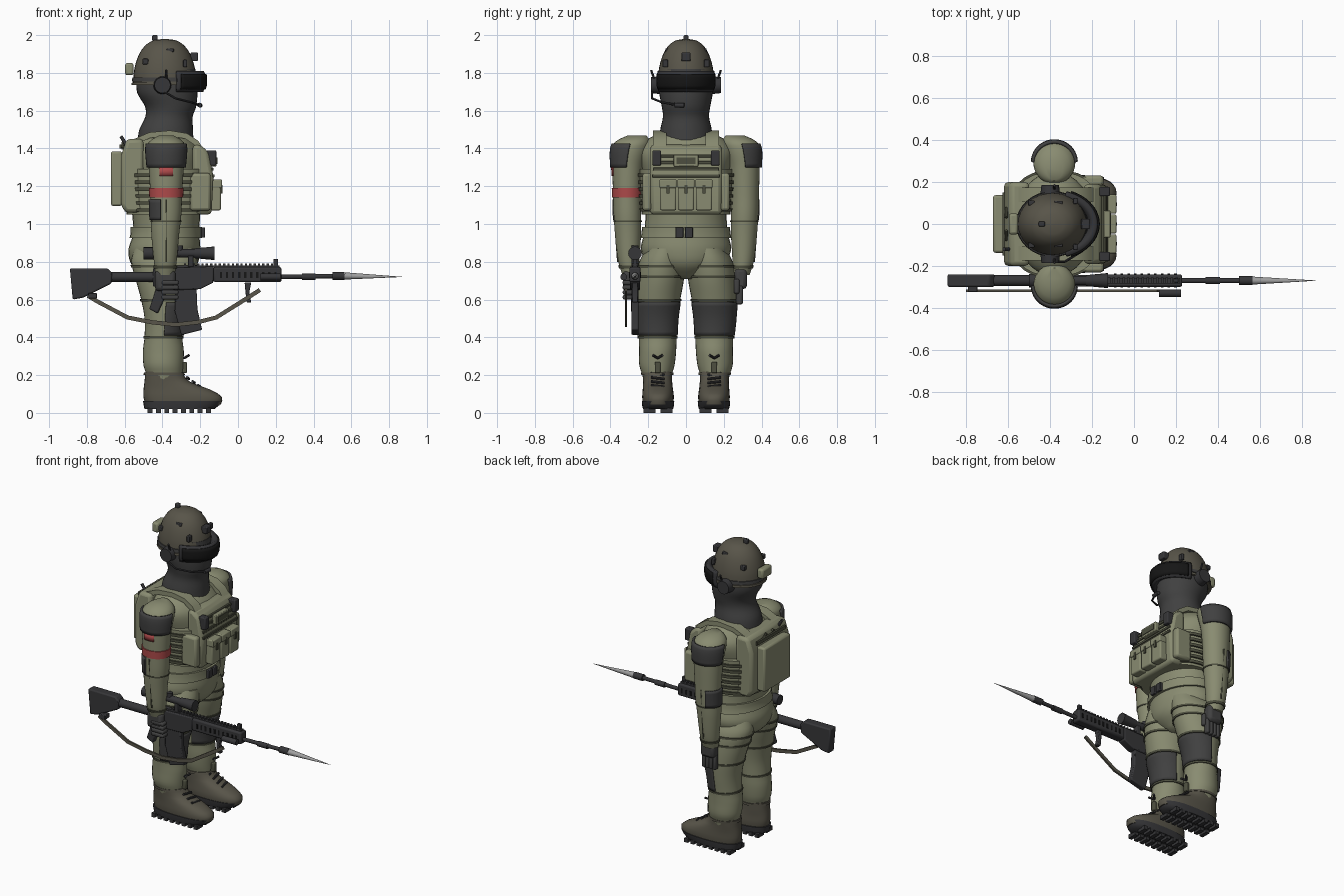
import bpy, bmesh
from math import sin, cos, pi, radians
from mathutils import Vector

cube = bpy.data.objects.get("Cube")
if cube:
    bpy.data.objects.remove(cube)


def material(name, r, g, b):
    m = bpy.data.materials.new(name)
    m.use_nodes = True
    m.diffuse_color = (r, g, b, 1)
    m.node_tree.nodes["Principled BSDF"].inputs["Base Color"].default_value = (r, g, b, 1)
    return m


OLIVE = material("olive_cloth", .25, .26, .165)
BROWN = material("brown_grey", .098, .09, .067)
DARK = material("dark_cloth", .052, .052, .052)
BLACK = material("black_lens", .008, .008, .008)
METAL = material("gun_metal", .037, .037, .04)
RED = material("red_cloth", .43, .07, .07)
STEEL = material("bright_steel", .35, .35, .35)
SEAM = material("dark_olive", .075, .078, .05)


def finish(name, bm, mat, bevel=0.0, angle=35):
    mesh = bpy.data.meshes.new(name)
    bm.to_mesh(mesh)
    bm.free()
    ob = bpy.data.objects.new(name, mesh)
    bpy.context.collection.objects.link(ob)
    mesh.materials.append(mat)
    if bevel:
        mod = ob.modifiers.new("bevel", "BEVEL")
        mod.width, mod.segments = bevel, 2
    bpy.ops.object.select_all(action='DESELECT')
    ob.select_set(True)
    bpy.context.view_layer.objects.active = ob
    bpy.ops.object.shade_smooth_by_angle(angle=radians(angle))
    return ob


def box(name, c, size, mat, bevel=0.0):
    bm = bmesh.new()
    bmesh.ops.create_cube(bm, size=1)
    for v in bm.verts:
        v.co = Vector([p + q * s for p, q, s in zip(c, v.co, size)])
    return finish(name, bm, mat, bevel)


def rod(name, a, b, r, mat, r2=None, sides=16):
    a, b = Vector(a), Vector(b)
    bm = bmesh.new()
    bmesh.ops.create_cone(bm, cap_ends=True, segments=sides, radius1=r,
                          radius2=r if r2 is None else r2, depth=(b - a).length)
    q = (b - a).to_track_quat('Z', 'Y')
    for v in bm.verts:
        v.co = q @ v.co + (a + b) / 2
    return finish(name, bm, mat)


def prism(name, pts, y, width, mat, bevel=0.0):
    """Side profile in x and z, extruded along y."""
    bm = bmesh.new()
    face = bm.faces.new([bm.verts.new((x, y - width / 2, z)) for x, z in pts])
    top = bmesh.ops.extrude_face_region(bm, geom=[face])["geom"]
    bmesh.ops.translate(bm, vec=(0, width, 0), verts=[g for g in top if isinstance(g, bmesh.types.BMVert)])
    bmesh.ops.recalc_face_normals(bm, faces=bm.faces)
    return finish(name, bm, mat, bevel)


def strap(name, pts, y, width, thick, mat):
    lower = []
    for i, p in enumerate(pts):
        a, b = pts[max(i - 1, 0)], pts[min(i + 1, len(pts) - 1)]
        d = Vector((b[0] - a[0], b[1] - a[1])).normalized()
        lower.append((p[0] + d.y * thick, p[1] - d.x * thick))
    return prism(name, pts + lower[::-1], y, width, mat)


def section(keys, z):
    """Smooth interpolation between sections (z, centre x, centre y, radius x, radius y)."""
    i = max([0] + [j for j in range(len(keys) - 1) if keys[j][0] <= z])
    k = [keys[max(0, min(len(keys) - 1, i + o))] for o in (-1, 0, 1, 2)]
    h = k[2][0] - k[1][0]
    t = (z - k[1][0]) / h
    out = []
    for c in range(1, 5):
        m0 = (k[2][c] - k[0][c]) / (k[2][0] - k[0][0]) * h
        m1 = (k[3][c] - k[1][c]) / (k[3][0] - k[1][0]) * h
        p, q = k[1][c], k[2][c]
        out.append(p + m0 * t + (3 * (q - p) - 2 * m0 - m1) * t ** 2 + (2 * (p - q) + m0 + m1) * t ** 3)
    return out


def loft(name, keys, mat, z0=None, z1=None, grow=0.0, arc=None, thick=.012, side=1, power=2.0, steps=None):
    """Body part, or a band that hugs one when z0, z1 and grow are given."""
    z0, z1 = keys[0][0] if z0 is None else z0, keys[-1][0] if z1 is None else z1
    steps = steps or max(2, int((z1 - z0) / .018))
    a0, a1 = [radians(a) for a in arc or (0, 360)]
    n = 32
    bm = bmesh.new()
    rings = []
    for s in range(steps + 1):
        z = z0 + (z1 - z0) * s / steps
        cx, cy, rx, ry = section(keys, z)
        ring = []
        for j in range(n + 1 if arc else n):
            a = a0 + (a1 - a0) * j / n
            u, v = [(1 if w > 0 else -1) * abs(w) ** (2 / power) for w in (cos(a), sin(a))]
            ring.append(bm.verts.new((cx + (rx + grow) * u, side * (cy + (ry + grow) * v), z)))
        rings.append(ring)
    for lo, hi in zip(rings, rings[1:]):
        for j in range(n):
            k = j + 1 if arc else (j + 1) % n
            bm.faces.new([lo[j], lo[k], hi[k], hi[j]][::side])
    if not arc:
        bm.faces.new(rings[0][::-side])
        bm.faces.new(rings[-1][::side])
    ob = finish(name, bm, mat, angle=50)
    if arc:
        mod = ob.modifiers.new("thickness", "SOLIDIFY")
        mod.thickness = thick
    return ob


# Torso and belt
TORSO = [(.71, -.385, 0, .09, .07), (.78, -.39, 0, .17, .19), (.86, -.39, 0, .19, .238), (.95, -.38, 0, .175, .222),
         (1.05, -.38, 0, .18, .215), (1.25, -.38, 0, .195, .225), (1.38, -.38, 0, .185, .25), (1.45, -.38, 0, .14, .2), (1.49, -.38, 0, .1, .12)]
loft("torso", TORSO, OLIVE)
loft("belt", TORSO, OLIVE, .925, .985, .014)
for y in (-.035, .015):
    box("belt_buckle", (-.185, y, .955), (.02, .042, .055), METAL, .004)

# Legs and boots
LEG = [(.14, -.4, .15, .09, .072), (.2, -.39, .153, .095, .078), (.25, -.395, .154, .105, .093), (.33, -.395, .15, .108, .098),
       (.4, -.395, .15, .1, .1), (.5, -.39, .152, .105, .108), (.6, -.385, .148, .128, .118), (.7, -.385, .137, .155, .125),
       (.8, -.39, .125, .175, .122), (.87, -.385, .11, .165, .1)]
BOOT = [(.045, -.29, .148, .2, .08), (.085, -.293, .148, .208, .084), (.125, -.325, .149, .175, .08), (.165, -.375, .15, .12, .077), (.22, -.395, .152, .095, .078)]
SOLE = [(.02, -.31, .148, .185, .08), (.05, -.295, .148, .206, .086), (.062, -.295, .148, .208, .086)]
for s in (1, -1):
    loft("leg", LEG, OLIVE, side=s)
    loft("knee_pad", LEG, DARK, .41, .585, .008, (-78, 88), side=s)
    for z in (.395, .59, .715, .77):
        loft("leg_strap", LEG, SEAM, z, z + .012, .006, side=s)
    loft("boot", BOOT, BROWN, side=s, power=2.4)
    loft("boot_cuff", BOOT, BROWN, .2, .215, .008, side=s)
    loft("sole", SOLE, METAL, side=s, power=2.6)
    for i in range(8):
        for dy in (-.045, .045):
            box("sole_lug", (-.465 + i * .044, s * .148 + dy, .013), (.026, .062, .026), METAL)
    for i in range(4):
        x, z = -.2 - i * .03, .138 + i * .021
        rod("lace", (x, s * .115, z), (x - .01, s * .185, z + .008), .007, METAL, sides=8)
    for dy in (-.025, .025):
        rod("lace_loop", (-.285, s * .15, .29), (-.26, s * .15 + dy, .305), .007, METAL, sides=8)
    box("lace_knot", (-.285, s * .15, .24), (.03, .03, .06), SEAM, .006)

# Arms: the side at -y carries the armband and the rifle
ARM = [(.73, -.385, .292, .05, .045), (.8, -.385, .302, .06, .056), (.95, -.385, .307, .074, .069), (1.05, -.38, .31, .08, .073),
       (1.15, -.38, .311, .084, .075), (1.3, -.38, .307, .093, .083), (1.4, -.38, .292, .1, .098), (1.44, -.38, .28, .088, .09), (1.468, -.38, .26, .04, .05)]
for s in (1, -1):
    loft("arm", ARM, OLIVE, side=s)
    loft("shoulder_patch", ARM, DARK, 1.3, 1.425, .012, (5, 175), side=s)
    loft("elbow_pad", ARM, DARK, 1.02, 1.13, .01, (110, 200), side=s)
    loft("elbow_seam", ARM, SEAM, 1.01, 1.018, .004, side=s)
    loft("cuff", ARM, SEAM, .765, .78, .006, side=s)
    rod("arm_seam", (-.38, s * .385, 1.13), (-.38, s * .36, .8), .005, SEAM, sides=6)
loft("armband", ARM, RED, 1.14, 1.19, .006, side=-1)
loft("arm_patch", ARM, RED, 1.255, 1.3, .006, (68, 112), side=-1, thick=.008)

# Gloves: one hanging, one on the grip
box("free_palm", (-.375, .29, .71), (.1, .065, .11), DARK, .02)
for i in range(4):
    box("free_finger", (-.413 + i * .026, .283, .625), (.024, .035, .1), DARK, .008)
box("free_thumb", (-.325, .268, .67), (.03, .03, .08), DARK, .01)
box("grip_palm", (-.385, -.3, .7), (.11, .065, .11), DARK, .02)
for i in range(4):
    box("grip_finger", (-.36, -.3, .612 + i * .026), (.09, .07, .024), DARK, .008)

# Plate carrier
VEST = [(1.05, -.375, 0, .215, .235), (1.17, -.375, 0, .22, .242), (1.29, -.375, 0, .22, .248)]
loft("side_panel", VEST, OLIVE, power=2.6)
for i in range(6):
    z = 1.065 + i * .037
    loft("side_webbing", VEST, SEAM, z, z + .018, .01, power=2.6)
prism("front_plate", [(-.24, 1.05), (-.14, 1.05), (-.13, 1.25), (-.155, 1.38), (-.2, 1.42), (-.24, 1.42)], 0, .38, OLIVE, .02)
prism("back_plate", [(-.5, 1.06), (-.595, 1.06), (-.62, 1.1), (-.62, 1.36), (-.59, 1.45), (-.5, 1.45)], 0, .4, OLIVE, .02)
box("back_pack", (-.643, 0, 1.24), (.06, .275, .29), OLIVE, .012)
for i in range(3):
    y = (i - 1) * .095
    box("magazine_pouch", (-.118, y, 1.15), (.055, .086, .155), OLIVE, .008)
    box("pouch_flap", (-.113, y, 1.213), (.058, .09, .045), OLIVE, .006)
    box("pouch_tab", (-.085, y, 1.185), (.008, .016, .045), SEAM)
for i in range(4):
    z = 1.255 + i * .035
    box("chest_webbing", (-.137 - i * .006, 0, z), (.026, .36 - i * .012, .016), SEAM, .003)
box("chest_patch", (-.128, 0, 1.335), (.03, .13, .06), OLIVE, .004)
box("chest_badge", (-.113, 0, 1.335), (.008, .1, .035), SEAM)
for y in (-.155, .155):
    box("radio", (-.14, y, 1.35), (.05, .045, .08), METAL, .006)
    box("side_pouch", (-.2, y * 1.33, 1.17), (.11, .05, .2), OLIVE, .015)
    strap("shoulder_strap", [(-.6, 1.4), (-.55, 1.45), (-.47, 1.485), (-.36, 1.495), (-.27, 1.48), (-.21, 1.44), (-.16, 1.36)], y * .9, .07, .03, OLIVE)
    rod("pack_loop", (-.61, y * .5, 1.4), (-.61, y * .2, 1.43), .008, SEAM, sides=8)
rod("antenna", (-.58, -.12, 1.4), (-.62, -.12, 1.465), .009, METAL)
box("pack_strip", (-.622, 0, 1.41), (.012, .3, .022), SEAM)

# Masked head, helmet and goggles
HEAD = [(1.42, -.385, 0, .15, .145), (1.5, -.38, 0, .142, .136), (1.57, -.365, 0, .125, .122), (1.62, -.357, 0, .135, .128), (1.7, -.375, 0, .16, .142), (1.82, -.38, 0, .155, .138)]
loft("masked_head", HEAD, DARK)
HELMET = [(1.74 + .24 * sin(radians(a)), -.388, 0, .168 * cos(radians(a)) ** .75, .15 * cos(radians(a)) ** .75) for a in (0, 20, 40, 58, 74, 84, 89)]
loft("helmet", HELMET, BROWN, steps=40)
loft("helmet_rim", HELMET, BROWN, 1.735, 1.75, .007)
loft("goggle_strap", HELMET, DARK, 1.755, 1.775, .006)
GOGGLE = [(1.7, -.38, 0, .2, .155), (1.73, -.38, 0, .212, .165), (1.79, -.38, 0, .212, .165), (1.815, -.38, 0, .2, .158)]
loft("goggle_frame", GOGGLE, METAL, 1.7, 1.81, -.004, (-74, 74), thick=.04)
loft("goggle_lens", GOGGLE, BLACK, 1.712, 1.795, .003, (-68, 68), thick=.012)
box("counterweight", (-.575, 0, 1.82), (.045, .1, .065), OLIVE, .012)
box("crown_stud", (-.44, 0, 1.985), (.03, .025, .03), METAL, .006)
box("front_mount", (-.232, 0, 1.885), (.04, .05, .045), METAL, .005)
for s in (1, -1):
    rod("ear_cup", (-.4, s * .13, 1.735), (-.4, s * .185, 1.735), .048, METAL, .042, 24)
    rod("ear_antenna", (-.38, s * .165, 1.76), (-.38, s * .185, 1.815), .006, METAL, sides=8)
    box("helmet_pad", (-.36, s * .092, 1.92), (.04, .035, .02), METAL, .004)
    box("helmet_clip", (-.28, s * .11, 1.85), (.02, .03, .04), METAL, .004)
    box("helmet_rear_clip", (-.49, s * .1, 1.86), (.03, .025, .03), METAL, .004)
MIC = [(-.39, -.18, 1.7), (-.33, -.18, 1.665), (-.25, -.13, 1.645), (-.2, -.04, 1.628)]
for a, b in zip(MIC, MIC[1:]):
    rod("microphone_boom", a, b, .006, METAL, sides=8)
rod("microphone", (-.205, -.06, 1.63), (-.2, -.01, 1.628), .012, METAL)

# Rifle
Y = -.27
prism("stock", [(-.89, .765), (-.69, .765), (-.665, .74), (-.67, .685), (-.82, .61), (-.875, .6)], Y, .06, METAL, .008)
rod("stock_tube", (-.69, Y, .72), (-.42, Y, .72), .026, METAL)
prism("receiver", [(-.45, .67), (-.45, .765), (-.13, .775), (-.13, .69), (-.2, .655), (-.34, .65)], Y, .055, METAL, .006)
box("handguard", (.05, Y, .732), (.36, .06, .08), METAL, .01)
box("top_rail", (-.1, Y, .775), (.64, .026, .012), METAL)
for i in range(22):
    box("rail_tooth", (-.28 + i * .023, Y, .784), (.012, .03, .012), METAL)
for i in range(10):
    box("handguard_slot", (-.09 + i * .032, Y, .73), (.012, .066, .03), BLACK)
box("front_sight", (.2, Y, .795), (.025, .018, .04), METAL, .003)
rod("barrel", (.22, Y, .72), (.56, Y, .725), .012, METAL)
rod("gas_block", (.34, Y, .72), (.41, Y, .72), .017, METAL)
rod("muzzle", (.5, Y, .725), (.565, Y, .725), .021, METAL)
rod("spike", (.565, Y, .725), (.87, Y, .72), .019, STEEL, .0005, 12)
prism("magazine", [(-.33, .67), (-.22, .67), (-.215, .55), (-.19, .44), (-.3, .412), (-.335, .54)], Y, .038, METAL, .006)
prism("pistol_grip", [(-.43, .67), (-.37, .66), (-.4, .58), (-.425, .525), (-.47, .55)], Y, .04, METAL, .008)
prism("foregrip", [(.035, .69), (.07, .69), (.06, .64), (.07, .585), (.045, .585)], Y, .03, METAL, .004)
rod("side_light", (.12, -.33, .72), (.225, -.33, .72), .018, METAL)
rod("scope", (-.5, Y, .845), (-.16, Y, .845), .022, METAL)
rod("scope_front", (-.23, Y, .845), (-.125, Y, .845), .026, METAL, .036)
rod("scope_eyepiece", (-.5, Y, .845), (-.4, Y, .845), .032, METAL)
rod("scope_turret", (-.31, Y, .83), (-.31, Y, .885), .018, METAL)
for x in (-.37, -.25):
    box("scope_mount", (x, Y, .805), (.03, .035, .06), METAL, .004)
strap("sling", [(-.79, .63), (-.74, .6), (-.58, .515), (-.45, .49), (-.33, .478), (-.22, .49), (-.12, .515), (0, .59), (.11, .66)], -.318, .012, .022, BROWN)
box("sling_buckle", (-.77, -.3, .62), (.045, .05, .03), METAL, .004)
